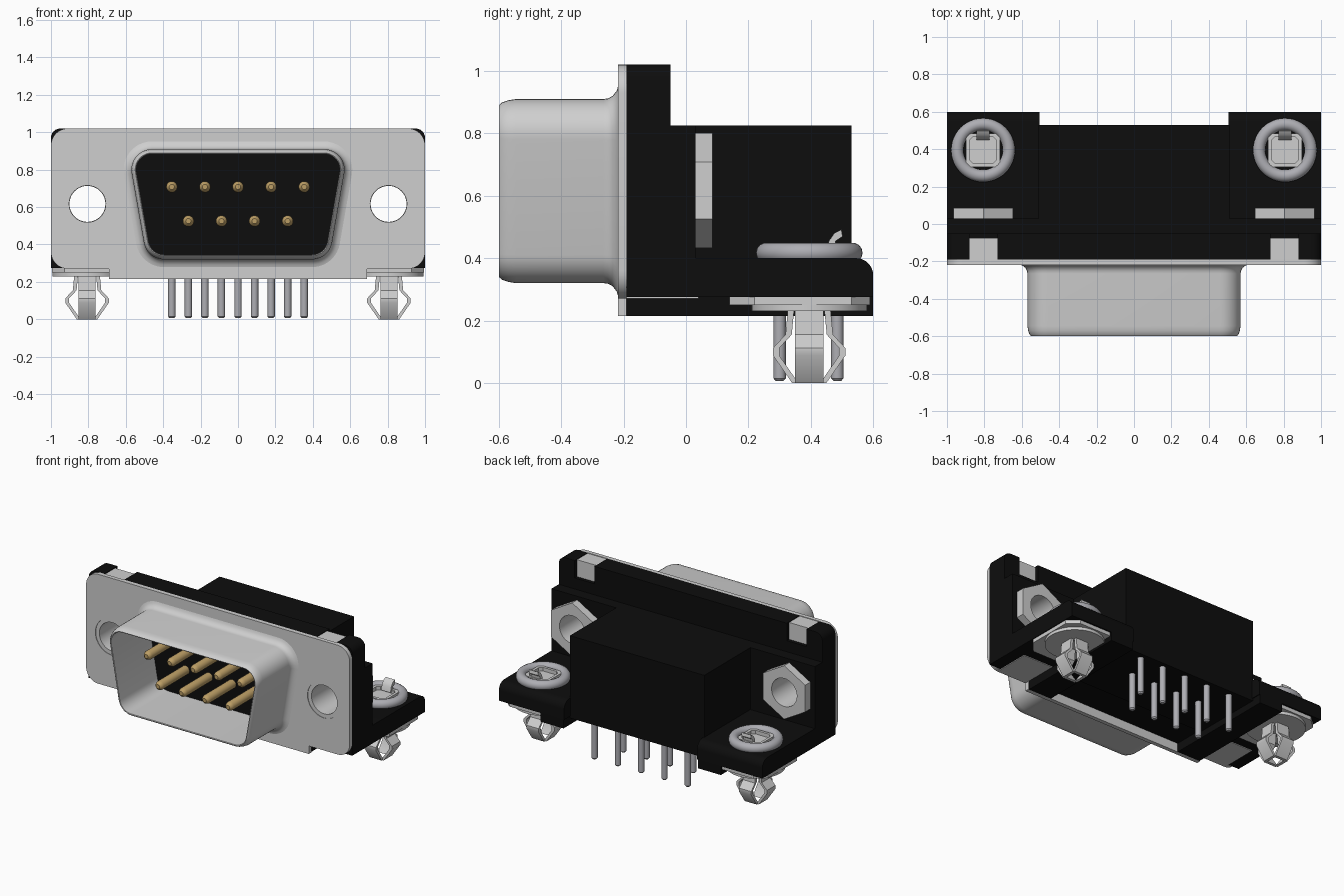
import bpy, bmesh, math
from mathutils import Matrix, Vector

if "Cube" in bpy.data.objects:
    bpy.data.objects.remove(bpy.data.objects["Cube"])


def material(name, rgb):
    m = bpy.data.materials.new(name)
    m.diffuse_color = (*rgb, 1)
    m.use_nodes = True
    m.node_tree.nodes["Principled BSDF"].inputs["Base Color"].default_value = m.diffuse_color
    return m


METAL = material("light metal", (0.62, 0.62, 0.62))
BLACK = material("black plastic", (0.004, 0.004, 0.004))
TIN = material("tin grey", (0.42, 0.42, 0.45))
GOLD = material("gold", (0.50, 0.34, 0.13))

# columns: profile u direction, profile v direction, extrusion direction
AXES = {"x": ((0, 1, 0), (0, 0, 1), (1, 0, 0)),
        "y": ((1, 0, 0), (0, 0, 1), (0, -1, 0)),
        "z": ((1, 0, 0), (0, 1, 0), (0, 0, 1))}


def finish(name, bm, mat):
    bmesh.ops.remove_doubles(bm, verts=bm.verts, dist=1e-5)
    bmesh.ops.recalc_face_normals(bm, faces=bm.faces)
    me = bpy.data.meshes.new(name)
    bm.to_mesh(me)
    bm.free()
    me.materials.clear()
    me.materials.append(mat)
    for p in me.polygons:
        p.material_index = 0
    ob = bpy.data.objects.new(name, me)
    bpy.context.collection.objects.link(ob)
    return ob


def prism(name, loops, axis, a, b, mat, extra=None):
    """Extrude closed outlines (later loops are holes) from a to b along axis."""
    cu = bpy.data.curves.new(name, "CURVE")
    cu.dimensions, cu.fill_mode, cu.extrude = "2D", "BOTH", abs(b - a) / 2
    for pts in loops:
        sp = cu.splines.new("POLY")
        sp.points.add(len(pts) - 1)
        for p, (u, v) in zip(sp.points, pts):
            p.co = (u, v, 0, 1)
        sp.use_cyclic_u = True
    tmp = bpy.data.objects.new("tmp", cu)
    bpy.context.collection.objects.link(tmp)
    bpy.context.view_layer.update()
    me = bpy.data.meshes.new_from_object(tmp.evaluated_get(bpy.context.evaluated_depsgraph_get()))
    bm = bmesh.new()
    bm.from_mesh(me)
    bpy.data.objects.remove(tmp)
    bpy.data.meshes.remove(me)
    mat4 = Matrix(AXES[axis]).transposed().to_4x4()
    mat4.translation[ "xyz".index(axis)] = (a + b) / 2
    bm.transform((extra or Matrix()) @ mat4)
    return finish(name, bm, mat)


def box(name, x, y, z, mat):
    x = sorted(x)
    return prism(name, [[(x[0], y[0]), (x[1], y[0]), (x[1], y[1]), (x[0], y[1])]], "z", *z, mat)


def arc(cx, cy, r, a0, a1, n=10):
    return [(cx + r * math.cos(math.radians(a0 + (a1 - a0) * i / n)),
             cy + r * math.sin(math.radians(a0 + (a1 - a0) * i / n))) for i in range(n + 1)]


def circle(cx, cy, r, n=40, a0=0):
    return arc(cx, cy, r, a0, a0 + 360, n)[:-1]


def mirrored(right):
    """Close an outline given as its right half, bottom to top."""
    return right + [(-x, z) for x, z in reversed(right)]


def d_loop(o):
    return mirrored(arc(0.395, 0.43, 0.11 + o, 270, 350) + arc(0.46, 0.80, 0.11 + o, -10, 90))


def lathe(name, profile, axis, centre, mat, n=24):
    """Revolve (radius, height) points about an axis."""
    bm = bmesh.new()
    rings = [[bm.verts.new((u, v, h)) for u, v in circle(0, 0, r, n)] for r, h in profile]
    for lo, hi in zip(rings, rings[1:]):
        for i in range(n):
            bm.faces.new((lo[i], lo[(i + 1) % n], hi[(i + 1) % n], hi[i]))
    bm.faces.new(rings[0])
    bm.faces.new(rings[-1])
    m = Matrix(AXES[axis]).transposed().to_4x4()
    bm.transform(Matrix.Translation(Vector(centre)) @ m)
    return finish(name, bm, mat)


HX, HZ = 0.805, 0.617       # screw hole centre
LX, LY = 0.807, 0.395       # board lock centre


def holes(r):
    return [circle(s * HX, HZ, r) for s in (-1, 1)]


# front flange with D opening and screw holes
flange = mirrored([(0.69, 0.215), (0.69, 0.27)] + arc(0.91, 0.36, 0.09, 270, 360)
                  + arc(0.91, 0.93, 0.09, 0, 90))
prism("front_flange", [flange, d_loop(-0.022)] + holes(0.125), "y", -0.218, -0.19, METAL)

# D-shaped shell lofted from offset outlines
bm = bmesh.new()
profile = [(0.045, -0.217), (0.027, -0.222), (0.01, -0.235), (0.002, -0.25), (0, -0.265),
           (0, -0.545), (-0.004, -0.57), (-0.011, -0.59), (-0.02, -0.6), (-0.025, -0.597),
           (-0.025, -0.19)]
rings = [[bm.verts.new((x, y, z)) for x, z in d_loop(o)] for o, y in profile]
for p, q in zip(rings, rings[1:]):
    for i in range(len(p)):
        j = (i + 1) % len(p)
        bm.faces.new((p[i], p[j], q[j], q[i]))
finish("connector_shell", bm, METAL)

# black housing: front block with clip notches, middle step, rear block
front = mirrored([(0.69, 0.275), (1, 0.275)] + arc(0.95, 0.97, 0.05, 0, 90, 6)
                 + [(0.88, 1.02), (0.88, 0.9), (0.73, 0.9), (0.73, 1.02)])
prism("front_block", [front] + holes(0.124), "y", -0.19, -0.05, BLACK)
middle = mirrored([(1, 0.275), (1, 0.825)])
prism("middle_block", [middle] + holes(0.124), "y", -0.05, 0.03, BLACK)
box("rear_block", (-0.51, 0.51), (0.03, 0.53), (0.26, 0.825), BLACK)

for s, side in ((-1, "left"), (1, "right")):
    # mounting ledge with rounded back edge, and rail below
    ledge = [(0.03, 0.275), (0.6, 0.275)] + arc(0.545, 0.345, 0.055, 0, 90) + [(0.03, 0.40)]
    prism(side + "_ledge", [ledge], "x", *sorted((s * 0.505, s * 1.0)), BLACK)
    box(side + "_rail", (s * 0.51, s * 0.685), (-0.19, 0.6), (0.215, 0.28), BLACK)

    # metal clips folded over the housing
    box(side + "_top_clip", (s * 0.73, s * 0.88), (-0.2, -0.075), (0.9, 1.016), METAL)
    box(side + "_bottom_clip", (s * 0.69, s * 0.915), (-0.2, 0.04), (0.27, 0.3), METAL)

    # screw sleeve and hex nut
    prism(side + "_sleeve", [circle(s * HX, HZ, 0.125), circle(s * HX, HZ, 0.098)],
          "y", -0.214, 0.03, METAL)
    prism(side + "_nut", [circle(s * HX, HZ, 0.184, 6, 90), circle(s * HX, HZ, 0.096)],
          "y", 0.03, 0.085, METAL)

    # board lock: eyelet, square sleeve, base plates
    cx = s * LX
    bpy.ops.mesh.primitive_torus_add(location=(cx, LY, 0.417), major_radius=0.138,
                                     minor_radius=0.033, major_segments=48, minor_segments=14)
    eyelet = bpy.context.object
    eyelet.name = side + "_eyelet"
    eyelet.data.materials.append(TIN)

    def square(h, c=0.02):
        return [(cx + x, LY + y) for x, y in
                ((h, c - h), (h, h - c), (h - c, h), (c - h, h),
                 (-h, h - c), (-h, c - h), (c - h, -h), (h - c, -h))]
    prism(side + "_lock_sleeve", [square(0.09), square(0.072)], "z", 0.39, 0.435, METAL)
    prism(side + "_lock_floor", [square(0.08)], "z", 0.39, 0.41, METAL)
    tab = [(0.45, 0.42), (0.475, 0.42), (0.48, 0.455), (0.502, 0.47),
           (0.498, 0.492), (0.475, 0.48), (0.458, 0.455)]
    prism(side + "_lock_tab", [tab], "x", cx - 0.035, cx + 0.035, METAL)
    base = [(cx + x, y) for x, y in ((-0.12, 0.14), (0.12, 0.14), (0.188, 0.22), (0.188, 0.53),
                                     (0.12, 0.59), (-0.12, 0.59), (-0.188, 0.53), (-0.188, 0.22))]
    prism(side + "_lock_plate", [base], "z", 0.25, 0.276, METAL)
    prism(side + "_lock_washer", [circle(cx, LY, 0.185)], "z", 0.23, 0.25, METAL)

    # four sprung legs
    line = [(0.068, 0.24), (0.076, 0.155), (0.116, 0.112), (0.116, 0.088), (0.055, 0.0)]
    leg = line + [(x - 0.02, z) for x, z in reversed(line)]
    for k in range(4):
        turn = Matrix.Translation((cx, LY, 0)) @ Matrix.Rotation(k * math.pi / 2, 4, "Z")
        prism(f"{side}_lock_leg_{k + 1}", [leg], "y", -0.046, 0.046, METAL, turn)

# contact pins in the shell and solder pins below
for row, count, z, y in (("upper", 5, 0.708, 0.485), ("lower", 4, 0.525, 0.3)):
    for i in range(count):
        x = (i - (count - 1) / 2) * 0.177
        lathe(f"{row}_contact_{i + 1}",
              [(0.03, 0), (0.03, 0.28), (0.025, 0.295), (0.014, 0.305)],
              "y", (x, -0.185, z), GOLD)
        lathe(f"{row}_solder_pin_{i + 1}",
              [(0.012, 0.006), (0.02, 0.015), (0.02, 0.3)], "z", (x, y, 0), TIN, 16)

bpy.ops.object.select_all(action="SELECT")
bpy.context.view_layer.objects.active = eyelet
bpy.ops.object.shade_smooth_by_angle(angle=math.radians(35))
